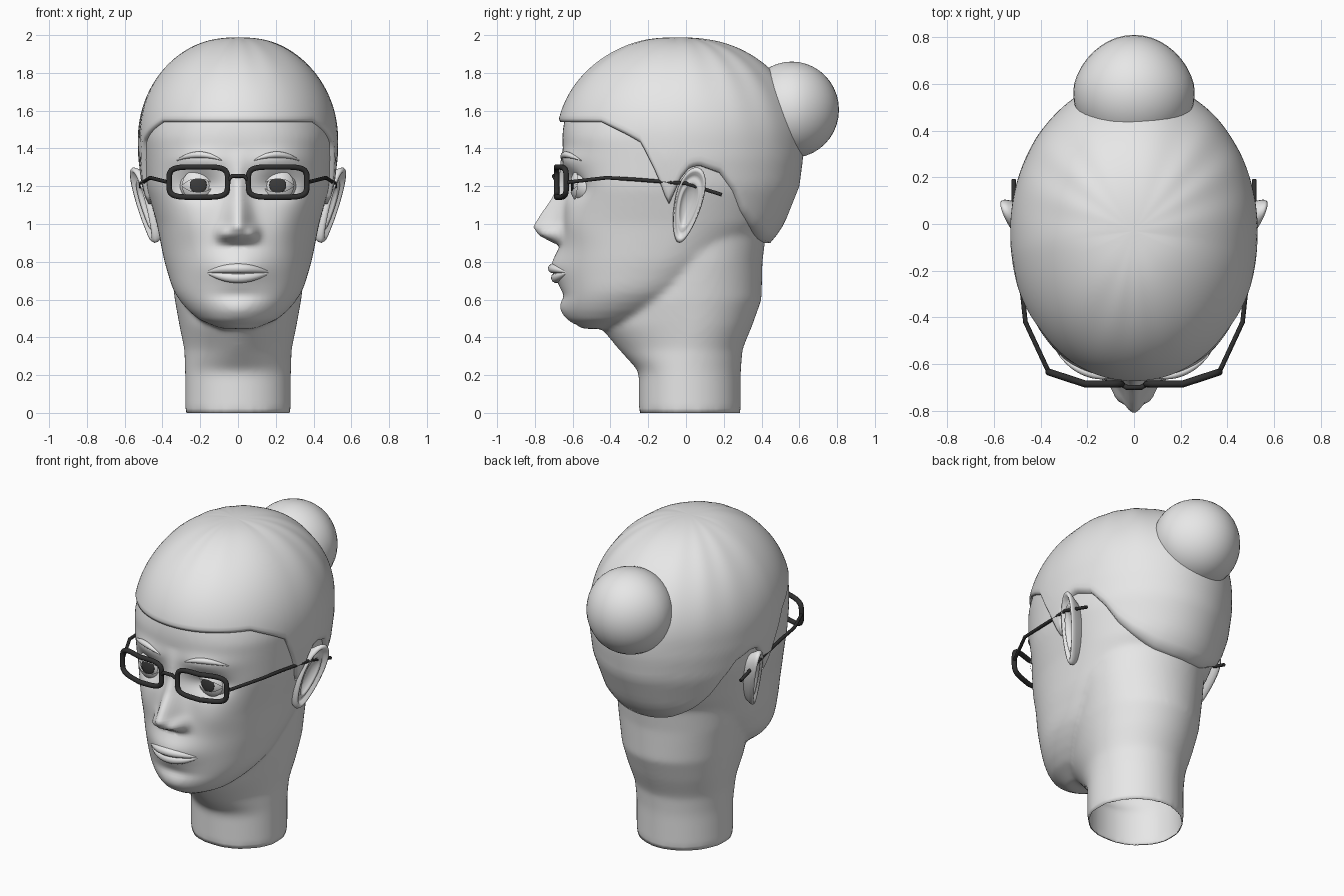
import bpy, bmesh
from math import sin, cos, pi, exp, sqrt, copysign
from mathutils.bvhtree import BVHTree

if "Cube" in bpy.data.objects:
    bpy.data.objects.remove(bpy.data.objects["Cube"])


def material(name, value):
    m = bpy.data.materials.new(name)
    m.use_nodes = True
    col = (value, value, value, 1)
    m.diffuse_color = col
    m.node_tree.nodes["Principled BSDF"].inputs["Base Color"].default_value = col
    return m


PALE = material("pale grey", 0.8)
DARK = material("dark frame grey", 0.03)
IRIS = material("iris grey", 0.045)


def add(name, data, mat):
    ob = bpy.data.objects.new(name, data)
    bpy.context.scene.collection.objects.link(ob)
    data.materials.append(mat)
    return ob


def loft(name, rows, mat, closed=True, caps=False):
    """Skin a list of point rows."""
    bm = bmesh.new()
    vs = [[bm.verts.new(p) for p in row] for row in rows]
    n = len(rows[0])
    for a, b in zip(vs, vs[1:]):
        for i in range(n if closed else n - 1):
            j = (i + 1) % n
            bm.faces.new((a[i], a[j], b[j], b[i]))
    if caps:
        bm.faces.new(vs[0][::-1])
        bm.faces.new(vs[-1])
    bmesh.ops.remove_doubles(bm, verts=bm.verts, dist=0.0001)
    bmesh.ops.recalc_face_normals(bm, faces=bm.faces)
    me = bpy.data.meshes.new(name)
    bm.to_mesh(me)
    bm.free()
    me.shade_smooth()
    return add(name, me, mat)


def tube(name, pts, r, mat, cyclic=False, taper=None):
    cu = bpy.data.curves.new(name, "CURVE")
    cu.dimensions = "3D"
    cu.bevel_depth, cu.bevel_resolution = r, 3
    cu.use_fill_caps = True
    sp = cu.splines.new("POLY")
    sp.points.add(len(pts) - 1)
    for i, p in enumerate(pts):
        sp.points[i].co = (*p, 1)
        if taper:
            sp.points[i].radius = taper(i / (len(pts) - 1))
    sp.use_cyclic_u = cyclic
    sp.use_smooth = True
    return add(name, cu, mat)


def ellipsoid(name, loc, size, mat, seg=32):
    rows = [[(loc[0] + size[0] * sin(t) * cos(a), loc[1] + size[1] * sin(t) * sin(a),
              loc[2] + size[2] * cos(t)) for a in (2 * pi * i / seg for i in range(seg))]
            for t in (pi * k / (seg // 2) for k in range(seg // 2 + 1))]
    return loft(name, rows, mat)


def interp(tab, k):
    if k <= tab[0][0]:
        return tab[0][1:]
    for a, b in zip(tab, tab[1:]):
        if k <= b[0]:
            t = (k - a[0]) / (b[0] - a[0])
            return [p + (q - p) * t for p, q in zip(a[1:], b[1:])]
    return tab[-1][1:]


DOME = 1.45


def section(tab, z, a, top=9.0):
    """Point on an egg-shaped section; a = 0 is the front."""
    front, back, half, mid, n = interp(tab, z)
    k = sqrt(max(0, 1 - ((z - DOME) / (top - DOME)) ** 2)) if z > DOME else 1
    c, s = cos(a), sin(a)
    e = 2 / n if c > 0 else 1
    x = copysign(abs(s) ** e, s) * half
    y = abs(c) ** e * (front - mid) if c > 0 else -c * (back - mid)
    return (x * k, mid + y * k, z)


def around(n):
    return [2 * pi * i / n for i in range(n)]


# Head and neck: height, front, back, half width, widest y, front squareness
HEAD = [(.445, -.55, -.36, .09, -.45, 2), (.48, -.615, -.2, .19, -.4, 2),
        (.56, -.66, 0, .285, -.33, 2), (.65, -.655, .15, .345, -.25, 2.1),
        (.8, -.665, .3, .39, -.15, 2.2), (1, -.655, .47, .43, -.05, 2.4),
        (1.2, -.64, .56, .485, -.03, 2.5), (1.45, -.655, .58, .5, -.03, 2.4),
        (1.7, -.655, .58, .5, -.03, 2)]
NECK = [(0, -.25, .29, .28, 0, 2), (.22, -.25, .29, .28, 0, 2), (.34, -.36, .3, .285, .02, 1.7),
        (.46, -.46, .35, .31, .04, 1.7), (.6, -.4, .4, .335, .05, 2),
        (.8, -.25, .405, .36, .06, 2), (1, -.1, .43, .37, .06, 2)]
TOP = 1.97
heights = [.445 + (TOP - .447) * sin(pi / 2 * i / 50) for i in range(51)]
head = loft("head", [[section(HEAD, z, a, TOP) for a in around(72)] for z in heights], PALE, caps=True)
neck = loft("neck", [[section(NECK, i / 30, a) for a in around(64)] for i in range(31)], PALE, caps=True)
bm = bmesh.new()
bm.from_mesh(head.data)
bm.from_mesh(neck.data)
bm.to_mesh(head.data)
bm.free()
bpy.data.objects.remove(neck)
mod = head.modifiers.new("fuse", "REMESH")
mod.mode, mod.voxel_size = "VOXEL", 0.015
mod = head.modifiers.new("soften", "SMOOTH")
mod.factor, mod.iterations = 0.5, 12
bpy.context.view_layer.update()
fused = bpy.data.meshes.new_from_object(head.evaluated_get(bpy.context.evaluated_depsgraph_get()))
head.modifiers.clear()
head.data = fused

# Sculpt the face: nose ridge, then soft bumps (x, z, width, height, depth)
NOSE = [(.885, 0), (.91, .06), (.94, .12), (.985, .155), (1.05, .12), (1.13, .07),
        (1.22, .035), (1.3, .02), (1.4, 0)]
BUMPS = [(.075, .95, .035, .035, .05), (.21, 1.2, .11, .065, -.055), (.2, 1.34, .14, .05, .02),
         (0, .77, .16, .09, .05), (0, .54, .1, .06, .015), (.26, 1, .1, .1, .015),
         (0, .62, .12, .03, -.012)]
for v in fused.vertices:
    x, y, z = v.co
    w = min(1, max(0, (-.3 - y) / .15))
    if w and z > .47:
        d = interp(NOSE, z)[0] * exp(-(x / (.045 + .12 * max(0, 1.2 - z))) ** 2)
        for bx, bz, sx, sz, depth in BUMPS:
            d += depth * exp(-((abs(x) - bx) / sx) ** 2 - ((z - bz) / sz) ** 2)
        v.co.y -= d * w

# Open the base of the neck
bm = bmesh.new()
bm.from_mesh(fused)
bmesh.ops.delete(bm, geom=[f for f in bm.faces if f.calc_center_median().z < .03 and f.normal.z < -.7],
                 context="FACES")
for v in bm.verts:
    if v.co.z < .02:
        v.co.z = 0
bm.to_mesh(fused)
skin = BVHTree.FromBMesh(bm)
bm.free()
fused.shade_smooth()


def face_y(x, z):
    return skin.ray_cast((x, -2, z), (0, 1, 0))[0].y


# Hair cap swept from the hairline (y, z) up to the crown
HAIR = [(.88, -.55, .44, .41, -.03, 2), (1, -.6, .52, .455, -.03, 2), (1.2, -.64, .6, .51, -.03, 2),
        (1.35, -.67, .62, .528, -.03, 2.1), (DOME, -.685, .62, .53, -.03, 2.1), (2, -.685, .61, .53, -.03, 2)]
LINE = [(-.455, 1.54), (-.32, 1.475), (-.24, 1.43), (-.15, 1.25), (-.095, 1.1), (-.03, 1.24),
        (.02, 1.3), (.075, 1.31), (.19, 1.27), (.26, 1.18), (.31, 1.07), (.42, .92), (.45, .9)]
edge = []
for a in around(180):
    z = 1.2
    for _ in range(12):
        z = (z + interp(LINE, section(HAIR, z, a, 2)[1])[0]) / 2
    edge.append(z)
rows = []
for k in range(-1, 41):
    t = sin(pi / 2 * max(k, 0) / 40)
    row = []
    for a, z in zip(around(180), edge):
        p = section(HAIR, z + (2 - z) * t, a, 2)
        strand = 1 + .012 * sin(13 * a + 2 * sin(3 * a)) * t ** 3
        s = .9 if k < 0 else (.985 if k == 0 else strand)
        row.append((p[0] * s, -.03 + (p[1] + .03) * s, p[2] - .012 * t ** 30))
    rows.append(row)
loft("hair_cap", rows, PALE)

# Bun with slight pleats
bun = ellipsoid("hair_bun", (0, .56, 1.605), (.26, .25, .255), PALE, 40)
for v in bun.data.vertices:
    v.co.x *= 1 - .35 * max(0, v.co.y - .6)

for side, tag in ((1, "left"), (-1, "right")):
    # Eye with lids
    ex, ey, ez, r = side * .21, -.505, 1.203, .1
    ellipsoid(tag + "_eyeball", (ex, ey, ez), (r, r, r), PALE)
    ellipsoid(tag + "_iris", (ex, ey - r + .004, ez + .003), (.045, .009, .045), IRIS, 24)
    for lid, inner, outer in (("upper", .038, .085), ("lower", -.036, -.075)):
        rows = []
        for i in range(7):
            row = []
            for k in range(25):
                u = -1 + k / 12
                x = .088 * u
                z = inner * (1 - u * u) * (1 - i / 6) + outer * sqrt(max(0, 1 - u * u)) * i / 6
                row.append((ex + x, ey - sqrt(.0125 - x * x - z * z), ez + z))
            rows.append(row)
        loft(f"{tag}_{lid}_eyelid", rows, PALE, closed=False)

    # Eyebrow arch
    pts = []
    for k in range(17):
        t = k / 16
        x, z = side * (.085 + .24 * t), 1.335 + .032 * sin(pi * t) ** .8
        pts.append((x, face_y(x, z) - .002, z))
    tube(tag + "_eyebrow", pts, .015, PALE, taper=lambda t: .15 + sin(pi * t))

    # Ear: bowl, rolled rim and back, as (radius, outward offset)
    rows = []
    for rad, off in ((0, -.01), (.35, -.008), (.55, .012), (.62, .022), (.7, .012), (.8, .015),
                     (.87, .032), (.95, .034), (1, .02), (.97, 0), (.85, -.03), (.65, -.08)):
        row = []
        for a in around(40):
            dy = rad * (.09 * cos(a) * (.82 + .2 * sin(a)) + .045 * sin(a))
            dz = rad * .2 * sin(a)
            row.append((side * (.478 + off + .2 * dz + .35 * dy), .01 + dy, 1.1 + dz))
        rows.append(row)
    loft(tag + "_ear", rows, PALE)

    # Spectacle rim, bent back at the outer side, and temple
    rim = []
    for a in around(40):
        dx = copysign(abs(cos(a)) ** .45, cos(a)) * .155
        dz = copysign(abs(sin(a)) ** .45, sin(a)) * .08
        rim.append((side * (.21 + dx), -.685 + .33 * max(0, dx), 1.222 + dz))
    tube(tag + "_spectacle_rim", rim, .015, DARK, cyclic=True)
    arm = [(.365, -.635, 1.22), (.465, -.42, 1.245), (.482, -.26, 1.235), (.5, -.1, 1.222),
           (.515, 0, 1.215), (.515, .19, 1.155)]
    tube(tag + "_temple", [(side * x, y, z) for x, y, z in arm], .01, DARK)

tube("spectacle_bridge", [(-.055, -.685, 1.23), (-.03, -.7, 1.255), (.03, -.7, 1.255), (.055, -.685, 1.23)],
     .011, DARK)

# Lips
for name, height, bow, r in (("upper_lip", .765, -.02, .026), ("lower_lip", .715, .028, .028)):
    pts = []
    for k in range(25):
        u = -1 + k / 12
        x, z = .165 * u, height + bow * u * u
        pts.append((x, face_y(x, z) + .006, z))
    tube(name, pts, r, PALE, taper=lambda t: .12 + .88 * sin(pi * t) ** .8)
